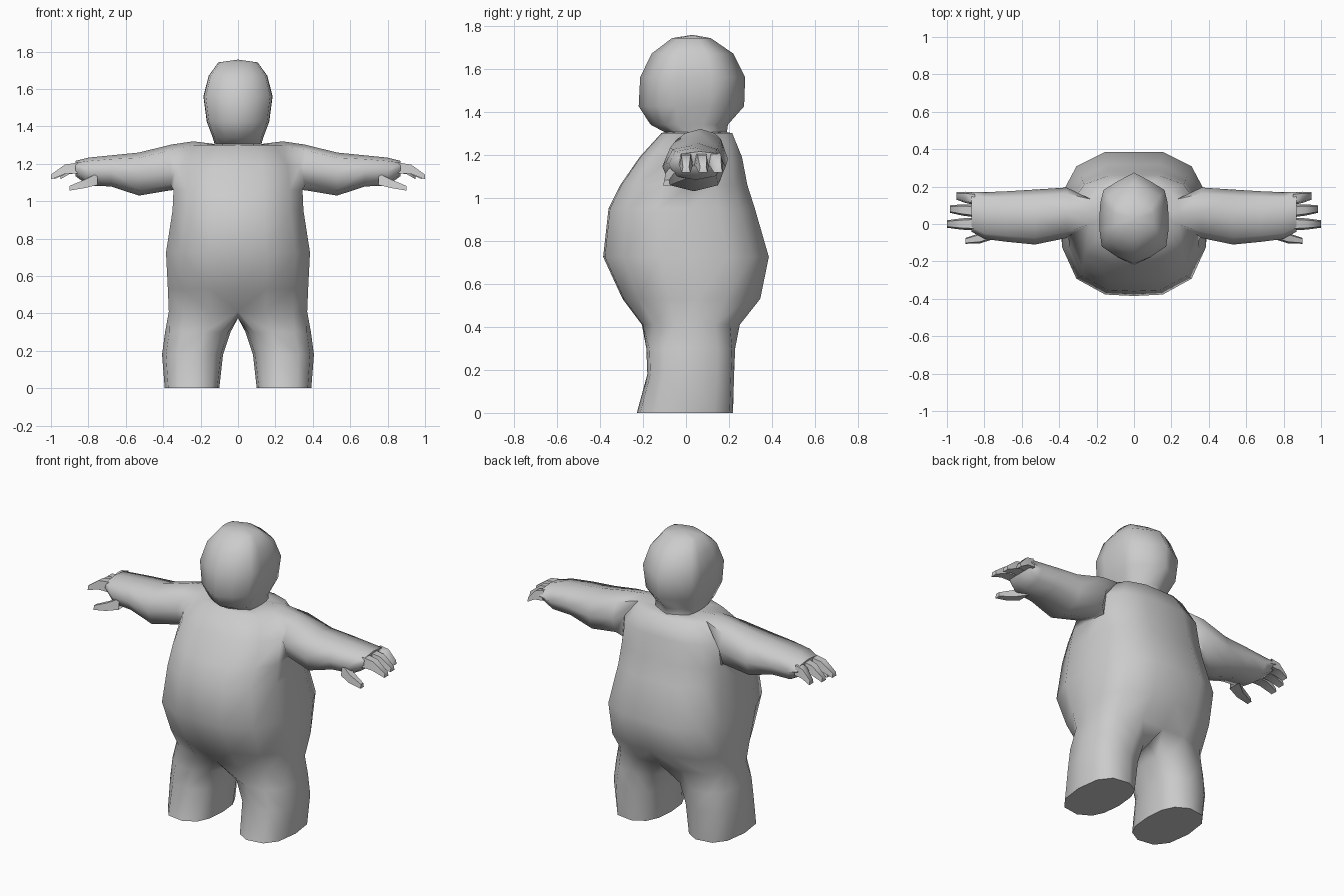
import bpy, bmesh
from math import sin, cos, radians, copysign

if "Cube" in bpy.data.objects:
    bpy.data.objects.remove(bpy.data.objects["Cube"])

bm = bmesh.new()

# half cross-sections (x factor, y factor), front centre to back centre
TORSO = [(0, -1), (.4, -.98), (.8, -.76), (1, -.32), (1, .1), (.96, .5), (.8, .8), (.4, 1), (0, 1)]
HEAD = [(0, -1), (.5, -.84), (.93, -.62), (.99, -.3), (1, .05), (.97, .35), (.88, .62), (.45, .82), (0, 1)]


def half_ring(shape, z, w, front, back):
    c, d = (front + back) / 2, (back - front) / 2
    return [bm.verts.new((w * x, c + d * y, z)) for x, y in shape]


def skin(a, b, closed=False, skip=()):
    n = len(a)
    for i in range(n if closed else n - 1):
        if i not in skip:
            j = (i + 1) % n
            bm.faces.new((a[i], a[j], b[j], b[i]))


def power(v, p=.8):
    return copysign(abs(v) ** p, v)


# torso: z, half width, front y, back y
torso = [half_ring(TORSO, *r) for r in (
    (.41, .37, -.205, .25), (.53, .375, -.295, .345), (.725, .385, -.385, .385),
    (.95, .35, -.36, .32), (1.06, .345, -.305, .285), (1.19, .33, -.215, .26),
    (1.30, .24, -.115, .215))]
for k in range(len(torso) - 1):
    skin(torso[k], torso[k + 1], skip=(3, 4) if k >= 4 else ())

# head grows from the neck opening
prev = torso[-1]
for r in ((1.305, .125, -.10, .19), (1.34, .135, -.165, .195), (1.425, .167, -.22, .27),
          (1.56, .185, -.213, .275), (1.67, .157, -.16, .22), (1.742, .105, -.065, .115)):
    ring = half_ring(HEAD, *r)
    skin(prev, ring)
    prev = ring
crown = bm.verts.new((0, .03, 1.757))
for a, b in zip(prev, prev[1:]):
    bm.faces.new((a, b, crown))

# leg: lower torso edge plus a crotch arch
crotch = [bm.verts.new((0, y, .375)) for y in (.12, .01, -.1)]
prev = torso[0] + crotch
angles = [-130 + 32.5 * i for i in range(9)] + [155, 180, 205]
for z, cx, w, cy, d in ((.30, .215, .175, .022, .208), (.18, .243, .163, .022, .203), (0, .246, .146, -.005, .225)):
    ring = [bm.verts.new((cx + w * power(cos(radians(a))), cy + d * power(sin(radians(a))), z)) for a in angles]
    skin(prev, ring, closed=True)
    prev = ring
bm.faces.new(prev)

# arm: eight-sided tube from the shoulder opening
lo, mid, top = torso[4:7]
prev = [mid[3], top[3], top[4], top[5], mid[5], lo[5], lo[4], lo[3]]
top[4].co.z = 1.32
for x, cy, cz, ry, rz in ((.36, .06, 1.18, .135, .122), (.53, .037, 1.145, .147, .115),
                          (.68, .04, 1.162, .135, .083), (.80, .045, 1.158, .125, .075),
                          (.87, .065, 1.175, .105, .04)):
    ring = [bm.verts.new((x, cy + ry * power(cos(radians(180 - 45 * i))),
                          cz + rz * power(sin(radians(180 - 45 * i))))) for i in range(8)]
    skin(prev, ring, closed=True)
    prev = ring
bm.faces.new(prev)


# fingers and thumb: four-sided tapered tubes
def finger(points):
    last = None
    for x, y, z, ry, rz in points:
        ring = [bm.verts.new((x, y + a * ry, z + b * rz)) for a, b in ((-1, -.8), (-.7, 1), (.7, 1), (1, -.8))]
        if last:
            skin(last, ring, closed=True)
        last = ring
    bm.faces.new(last)


for y, y_tip, x_tip in ((0, 0, 1.0), (.07, .08, .985), (.135, .15, .95)):
    finger(((.85, y, 1.175, .034, .032), ((.85 + x_tip) / 2, (y + y_tip) / 2, 1.168, .03, .028),
            (x_tip, y_tip, 1.128, .02, .014)))
finger(((.75, -.04, 1.115, .04, .035), (.82, -.075, 1.09, .028, .025), (.90, -.09, 1.068, .016, .014)))

bmesh.ops.recalc_face_normals(bm, faces=bm.faces)
mesh = bpy.data.meshes.new("body")
bm.to_mesh(mesh)
bm.free()
body = bpy.data.objects.new("body", mesh)
bpy.context.collection.objects.link(body)
bpy.context.view_layer.objects.active = body
body.select_set(True)
bpy.ops.object.shade_smooth_by_angle(angle=radians(65))
mirror = body.modifiers.new("mirror", 'MIRROR')
mirror.use_clip = True
